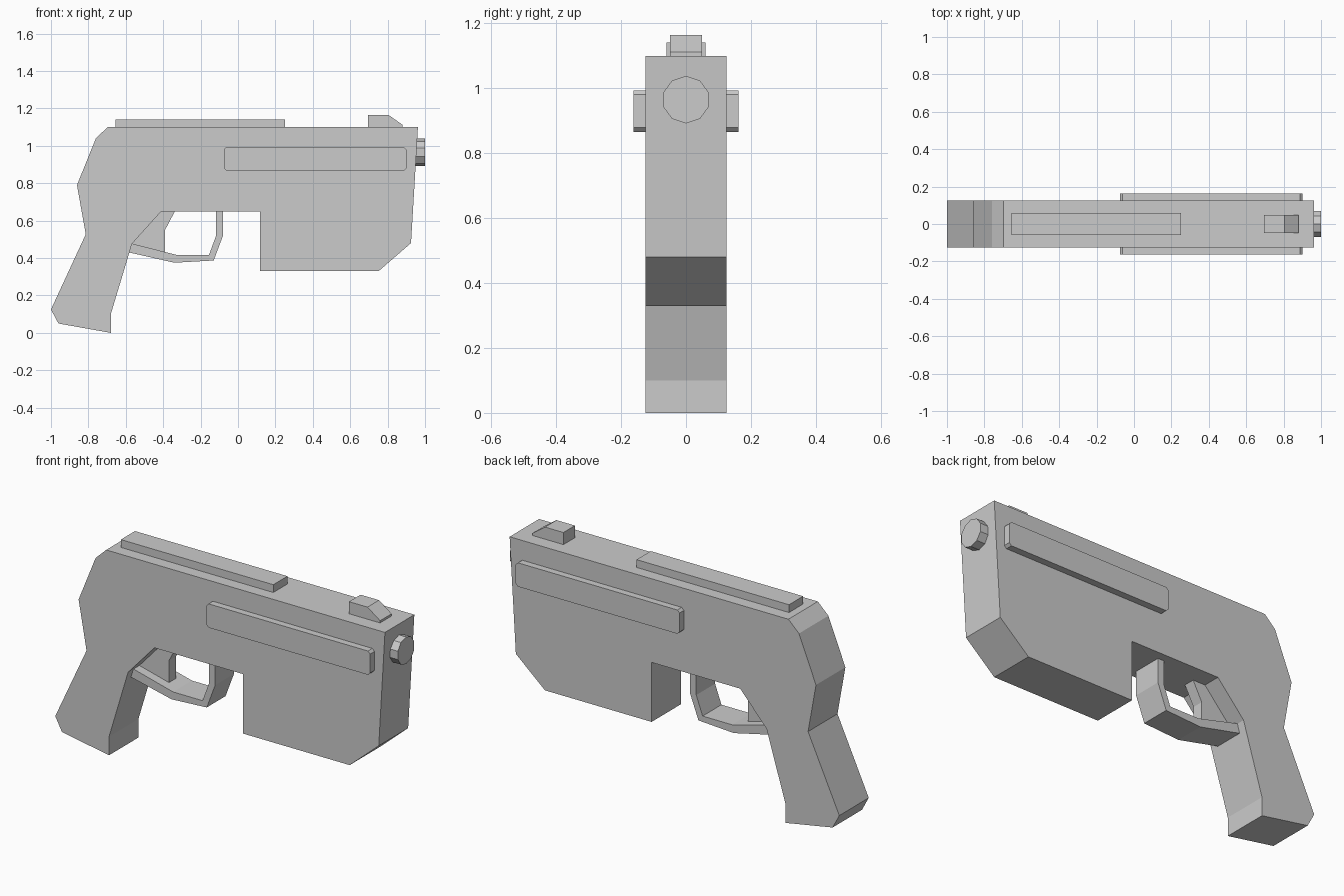
import bpy, bmesh
from math import pi, sin, cos

if "Cube" in bpy.data.objects:
    bpy.data.objects.remove(bpy.data.objects["Cube"])


def extrude(name, pts, a, b, axis='Y'):
    """Solid from a closed profile: (x, z) run along y, or (y, z) run along x."""
    bm = bmesh.new()
    place = (lambda u, v, d: (u, d, v)) if axis == 'Y' else (lambda u, v, d: (d, u, v))
    face = bm.faces.new([bm.verts.new(place(u, v, a)) for u, v in pts])
    new = bmesh.ops.extrude_face_region(bm, geom=[face])['geom']
    shift = (0, b - a, 0) if axis == 'Y' else (b - a, 0, 0)
    bmesh.ops.translate(bm, vec=shift, verts=[g for g in new if isinstance(g, bmesh.types.BMVert)])
    bmesh.ops.recalc_face_normals(bm, faces=bm.faces)
    mesh = bpy.data.meshes.new(name)
    bm.to_mesh(mesh)
    bm.free()
    ob = bpy.data.objects.new(name, mesh)
    bpy.context.collection.objects.link(ob)
    return ob


# Body with grip and front housing
extrude("body", [(-1, .125), (-.96, .05), (-.68, .0), (-.68, .10), (-.567, .476),
                 (-.41, .65), (.117, .65), (.117, .33), (.752, .33), (.925, .48),
                 (.962, 1.10), (-.697, 1.10), (-.76, 1.04), (-.861, .79), (-.814, .527)],
        -.125, .125)

# Trigger guard band
extrude("trigger_guard", [(-.60, .434), (-.34, .375), (-.13, .387), (-.08, .52), (-.08, .66),
                          (-.117, .66), (-.117, .52), (-.155, .417), (-.33, .417), (-.60, .486)],
        -.08, .08)

# Trigger, reaching back to the grip
extrude("trigger", [(-.575, .474), (-.39, .432), (-.39, .55), (-.335, .655), (-.42, .655)],
        -.03, .03)

# Top rail and front sight
extrude("top_rail", [(-.655, 1.09), (.252, 1.09), (.252, 1.142), (-.655, 1.142)], -.06, .06)
extrude("front_sight", [(.695, 1.09), (.88, 1.09), (.88, 1.112), (.805, 1.165), (.695, 1.165)],
        -.049, .049)

# Side rails with clipped corners
x0, x1, z0, z1, c = -.075, .90, .866, .994, .013
rail = [(x0 + c, z0), (x1 - c, z0), (x1, z0 + c), (x1, z1 - c),
        (x1 - c, z1), (x0 + c, z1), (x0, z1 - c), (x0, z0 + c)]
for side, s in (("right", -1), ("left", 1)):
    extrude("side_rail_" + side, rail, s * .12, s * .162)

# Ten-sided muzzle
ring = [(.073 * sin(i * pi / 5), .965 + .073 * cos(i * pi / 5)) for i in range(10)]
extrude("muzzle", ring, .94, 1.0, 'X')
